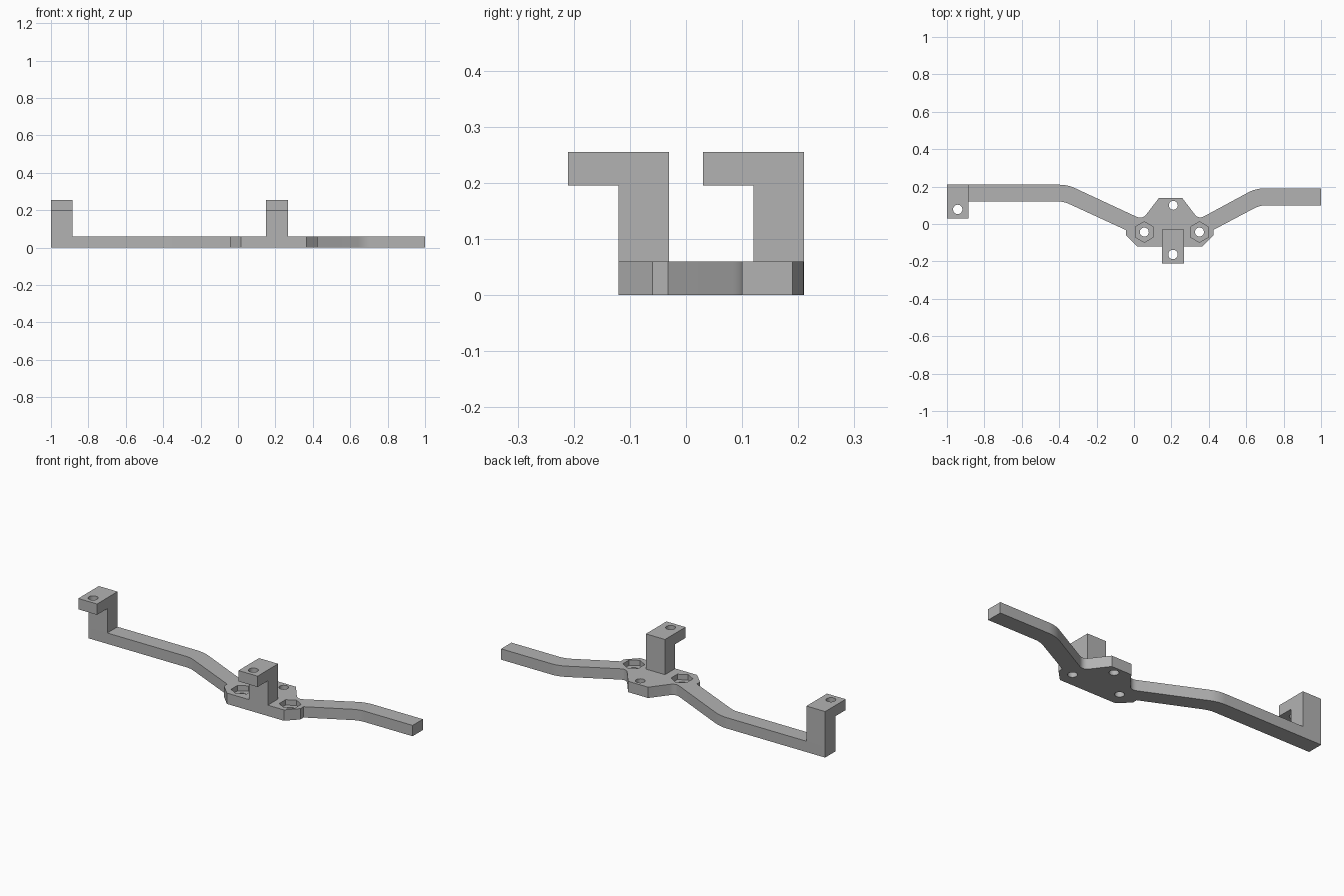
import bpy, bmesh, math
from mathutils import Vector, Matrix

cube = bpy.data.objects.get("Cube")
if cube:
    bpy.data.objects.remove(cube, do_unlink=True)

grey = bpy.data.materials.new("mid grey plastic")
grey.use_nodes = True
grey.diffuse_color = (0.45, 0.45, 0.45, 1)
grey.node_tree.nodes["Principled BSDF"].inputs["Base Color"].default_value = grey.diffuse_color

THICK, TOP, ARM = 0.06, 0.255, 0.06


def rounded(corners, steps=8):
    """Turn (x, y[, trim]) corners into an outline, rounding those with a trim length."""
    out = []
    for i, c in enumerate(corners):
        p = Vector(c[:2])
        if len(c) == 2:
            out.append(p)
            continue
        a = Vector(corners[i - 1][:2]) - p
        b = Vector(corners[(i + 1) % len(corners)][:2]) - p
        s, e = p + a.normalized() * c[2], p + b.normalized() * c[2]
        for k in range(steps + 1):
            t = k / steps
            out.append(s * (1 - t) ** 2 + p * 2 * t * (1 - t) + e * t * t)
    return out


def extrude(name, points, direction):
    bm = bmesh.new()
    face = bm.faces.new([bm.verts.new(p) for p in points])
    ext = bmesh.ops.extrude_face_region(bm, geom=[face])
    moved = [v for v in ext["geom"] if isinstance(v, bmesh.types.BMVert)]
    bmesh.ops.translate(bm, verts=moved, vec=direction)
    bmesh.ops.recalc_face_normals(bm, faces=bm.faces)
    mesh = bpy.data.meshes.new(name)
    bm.to_mesh(mesh)
    bm.free()
    mesh.materials.append(grey)
    obj = bpy.data.objects.new(name, mesh)
    bpy.context.collection.objects.link(obj)
    return obj


def select(obj):
    bpy.ops.object.select_all(action="DESELECT")
    obj.select_set(True)
    bpy.context.view_layer.objects.active = obj


def cut(obj, x, y, z0, z1, radius, sides):
    """Cut a vertical round or hexagonal hole."""
    ring = [(x + radius * math.sin(math.tau * k / sides),
             y + radius * math.cos(math.tau * k / sides), z0) for k in range(sides)]
    cutter = extrude("hole_cutter", ring, (0, 0, z1 - z0))
    cutter.hide_render = True
    mod = obj.modifiers.new("hole", "BOOLEAN")
    mod.operation, mod.solver, mod.object = "DIFFERENCE", "EXACT", cutter
    select(obj)
    bpy.ops.object.modifier_apply(modifier=mod.name)
    bpy.data.objects.remove(cutter, do_unlink=True)


def finish(obj):
    select(obj)
    bpy.ops.object.shade_smooth_by_angle(angle=math.radians(25))


# Flat plate: hub with two bent arms
outline = rounded([
    (-1, 0.21), (-0.355, 0.21, 0.045), (0.045, 0.024, 0.035),
    (0.134, 0.14), (0.257, 0.14), (0.345, 0.025, 0.035),
    (0.65, 0.19, 0.045), (1, 0.19), (1, 0.10), (0.673, 0.10, 0.035),
    (0.424, -0.032), (0.424, -0.06), (0.365, -0.12),
    (0.016, -0.12), (-0.044, -0.06), (-0.044, -0.032),
    (-0.375, 0.12, 0.03), (-1, 0.12)])
plate = extrude("arm_plate", [(p.x, p.y, 0) for p in outline], (0, 0, THICK))

# Screw holes and hexagonal nut pockets
cut(plate, 0.21, 0.10, -0.1, 0.1, 0.024, 32)
for x in (0.055, 0.35):
    cut(plate, x, -0.043, -0.1, 0.1, 0.024, 32)
    cut(plate, x, -0.043, THICK / 2, 0.1, 0.055, 6)
finish(plate)


# Upright brackets with a forward-facing drilled tab
def bracket(name, x0, x1, back, hole_y):
    front, tip = back - 0.09, back - 0.18
    side = [(back, THICK), (back, TOP), (tip, TOP), (tip, TOP - ARM),
            (front, TOP - ARM), (front, THICK)]
    obj = extrude(name, [(x0, y, z) for y, z in side], (x1 - x0, 0, 0))
    cut(obj, (x0 + x1) / 2, hole_y, TOP - 0.1, TOP + 0.1, 0.025, 32)
    finish(obj)


bracket("end_bracket", -1, -0.885, 0.21, 0.078)
bracket("hub_bracket", 0.15, 0.267, -0.03, -0.163)
